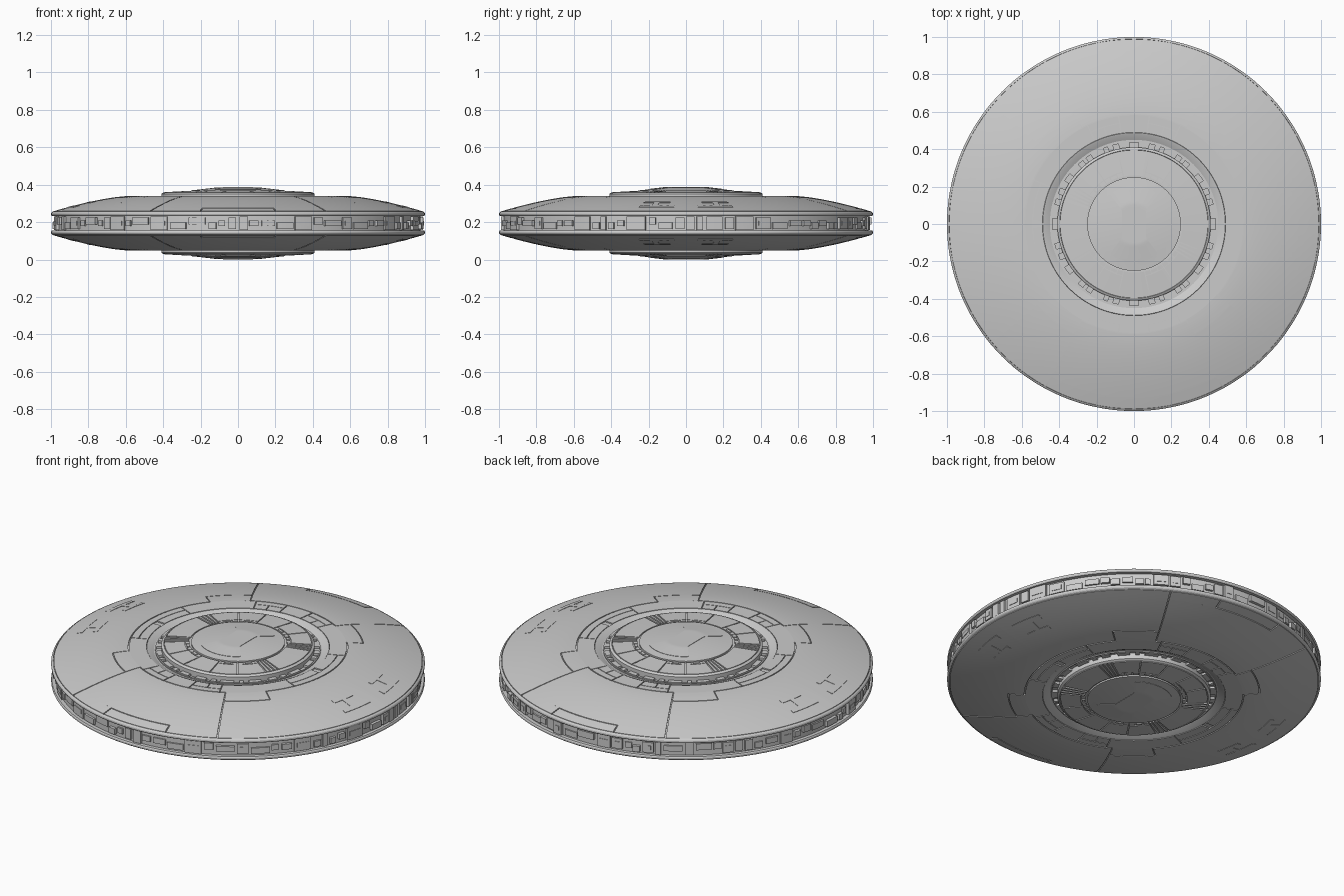
import bpy, bmesh, math, random

if "Cube" in bpy.data.objects:
    bpy.data.objects.remove(bpy.data.objects["Cube"])
random.seed(4)
CZ = 0.194          # height of the saucer's mid plane
SEG = 144


def shell(r):       # outer hull height above the mid plane
    t = max(0.0, (r - 0.58) / 0.42)
    return 0.06 + 0.086 * (1 - t ** 1.48)


def dome(r):        # raised hub ring
    return 0.166 + (0.395 - r) / 0.145 * 0.008


def disc(r):        # central cap
    if r < 0.11:
        return 0.192
    if r < 0.21:
        return 0.192 - (r - 0.11) * 0.12
    return 0.180 - (r - 0.21) * 0.1


def finish(name, bm, mirror=True):
    bmesh.ops.recalc_face_normals(bm, faces=bm.faces)
    me = bpy.data.meshes.new(name)
    bm.to_mesh(me)
    bm.free()
    ob = bpy.data.objects.new(name, me)
    bpy.context.collection.objects.link(ob)
    ob.location.z = CZ
    if mirror:
        m = ob.modifiers.new("mirror", 'MIRROR')
        m.use_axis = (False, False, True)
        m.merge_threshold = 0.0001
    bpy.ops.object.select_all(action='DESELECT')
    ob.select_set(True)
    bpy.context.view_layer.objects.active = ob
    bpy.ops.object.shade_smooth_by_angle(angle=math.radians(25))
    return ob


def plate(bm, r0, r1, a0, a1, top, bottom):
    """Solid polar patch between two height functions, angles in degrees."""
    n = max(1, math.ceil((a1 - a0) / 2.5))
    m = max(1, math.ceil((r1 - r0) / 0.03))

    def grid(f):
        rows = []
        for i in range(m + 1):
            r = r0 + (r1 - r0) * i / m
            row = []
            for j in range(n + 1):
                a = math.radians(a0 + (a1 - a0) * j / n)
                row.append(bm.verts.new((r * math.cos(a), r * math.sin(a), f(r))))
            rows.append(row)
        return rows
    t, b = grid(top), grid(bottom)
    for i in range(m):
        for j in range(n):
            for g in (t, b):
                bm.faces.new((g[i][j], g[i + 1][j], g[i + 1][j + 1], g[i][j + 1]))
    for i in range(m):
        for j in (0, n):
            bm.faces.new((t[i][j], t[i + 1][j], b[i + 1][j], b[i][j]))
    for j in range(n):
        for i in (0, m):
            bm.faces.new((t[i][j], t[i][j + 1], b[i][j + 1], b[i][j]))


def quad_plates(name, specs, f, lift=0.0, depth=0.009):
    """Plates repeated in four quadrants; angles measured from the y axis."""
    bm = bmesh.new()
    for a0, a1, r0, r1 in specs:
        for s0, s1 in ((90 - a1, 90 - a0), (90 + a0, 90 + a1),
                       (270 - a1, 270 - a0), (270 + a0, 270 + a1)):
            plate(bm, r0, r1, s0, s1, lambda r: f(r) + lift, lambda r: f(r) - depth)
    return finish(name, bm)


# Core hull: one revolved profile, from rim to centre
prof = [(0.975, 0), (0.975, 0.04), (0.996, 0.04), (1, 0.046), (1, 0.053),
        (0.997, 0.058), (0.989, 0.0632), (0.988, 0.056)]
prof += [(r, shell(r) - 0.007) for r in [0.985 - 0.0265 * i for i in range(16)]]
prof += [(0.49, 0.139), (0.488, 0.144), (0.478, 0.141), (0.45, 0.127), (0.443, 0.127),
         (0.443, 0.133), (0.436, 0.133), (0.436, 0.124), (0.41, 0.124), (0.41, 0.157),
         (0.405, 0.162), (0.397, 0.165), (0.395, 0.160), (0.258, dome(0.258) - 0.006),
         (0.25, 0.167), (0.25, disc(0.25)), (0.21, disc(0.21)), (0.11, 0.192), (0, 0.192)]
bm = bmesh.new()
vs = [bm.verts.new((r, 0, z)) for r, z in prof]
es = [bm.edges.new(p) for p in zip(vs, vs[1:])]
bmesh.ops.spin(bm, geom=vs + es, cent=(0, 0, 0), axis=(0, 0, 1),
               angle=math.tau, steps=SEG, use_merge=False)
bmesh.ops.remove_doubles(bm, verts=bm.verts, dist=0.00005)
finish("core_hull", bm)

# Large hull panels with thin seams between them
quad_plates("hull_panels", [
    (0, 28.3, 0.588, 0.928), (12, 28.3, 0.928, 0.986), (0, 11.6, 0.933, 0.986),
    (28.7, 50, 0.675, 0.986), (50, 90, 0.588, 0.986)], shell)

# Inner collar ring with its four outward tabs
quad_plates("collar_panels", [
    (28.7, 49.6, 0.582, 0.670), (0, 7.8, 0.49, 0.582),
    (8.4, 25, 0.545, 0.582), (8.4, 17, 0.49, 0.541), (17.5, 25, 0.49, 0.541),
    (25.5, 66, 0.49, 0.582), (66.5, 90, 0.544, 0.582),
    (66.5, 88, 0.49, 0.540)], shell)

# Side hatches: broken arcs with short stems
quad_plates("side_hatches", [
    (74, 86, 0.880, 0.912), (74, 84, 0.795, 0.820), (78, 80, 0.820, 0.880)],
    shell, lift=0.002)

# Hub ring segments, spoke bars and small inner blocks
quad_plates("hub_segments", [
    (0, 12, 0.260, 0.393), (13, 34, 0.285, 0.393), (35, 57, 0.285, 0.393),
    (69, 90, 0.260, 0.393), (13, 19, 0.260, 0.281), (28, 34, 0.260, 0.281),
    (35, 41, 0.260, 0.281), (51, 57, 0.260, 0.281)], dome)
quad_plates("hub_spokes", [
    (58.5, 60.5, 0.265, 0.395), (62, 64, 0.265, 0.395), (65.5, 67.5, 0.265, 0.395),
    (20, 27, 0.262, 0.278), (43, 49, 0.262, 0.278)], dome, lift=0.001)

# Blocks in the moat around the hub
quad_plates("moat_blocks", [(a, a + w, 0.408, 0.437) for a, w in
            ((3, 8), (15, 4), (22, 10), (36, 3), (43, 9), (58, 6), (68, 4), (76, 10))],
            lambda r: 0.136, depth=0.014)

# Hourglass panel on the central cap
bm = bmesh.new()
rows = []
N, M = 40, 12
for i in range(N + 1):
    y = -0.204 + 0.408 * i / N
    w = 0.065 + 0.06 * min(1, max(0, (abs(y) - 0.075) / 0.08))
    w = max(0.01, min(w, math.sqrt(max(0, 0.205 ** 2 - y * y))))
    xs = [w * (2 * j / M - 1) for j in range(M + 1)]
    rows.append([bm.verts.new((x, y, disc(math.hypot(x, y)) + 0.002)) for x in xs])
for a, b in zip(rows, rows[1:]):
    for j in range(M):
        bm.faces.new((a[j], a[j + 1], b[j + 1], b[j]))
edge = [e for e in bm.edges if e.is_boundary]
low = bmesh.ops.extrude_edge_only(bm, edges=edge)["geom"]
for v in low:
    if isinstance(v, bmesh.types.BMVert):
        v.co.z -= 0.004
finish("cap_panel", bm)

# Rim band machinery: blocks of varied depth around the recess
bm = bmesh.new()
a = 0.0
while a < 358:
    w = random.uniform(1.5, 6)
    z0, z1 = random.choice(((-0.036, 0.036), (-0.03, 0.03), (-0.03, 0.004),
                            (-0.006, 0.032), (-0.016, 0.016)))
    r1 = random.uniform(0.982, 0.993)
    end = min(a + w, 359.5)
    plate(bm, 0.965, r1, a, end, lambda r: z1, lambda r: z0)
    if z1 - z0 > 0.05 and w > 3:
        plate(bm, 0.97, r1 + 0.003, a + 0.8, end - 0.8,
              lambda r: 0.012, lambda r: -0.012)
    a += w + random.uniform(0.4, 1.2)
finish("rim_machinery", bm, mirror=False)
